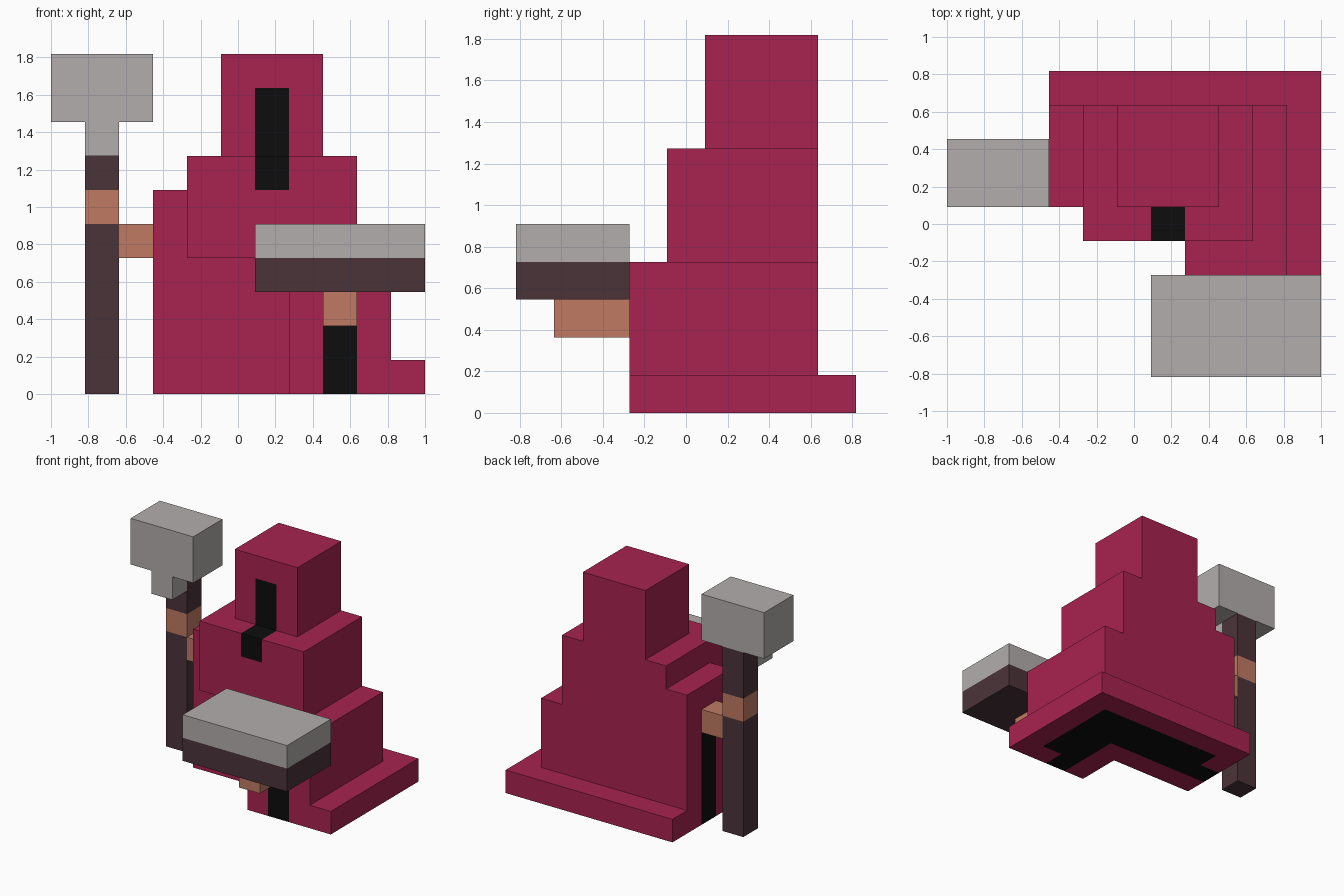
import bpy, bmesh, math
from mathutils import Vector

old = bpy.data.objects.get("Cube")
if old:
    bpy.data.objects.remove(old, do_unlink=True)

UNIT = 2 / 11                       # edge of one block
ORIGIN = Vector((-5.5, -4.5, 0))    # grid corner, in blocks


def material(name, r, g, b):
    m = bpy.data.materials.new(name)
    m.use_nodes = True
    m.diffuse_color = (r, g, b, 1)
    m.node_tree.nodes["Principled BSDF"].inputs["Base Color"].default_value = (r, g, b, 1)
    return m


MATS = {
    "red": material("crimson cloth", 0.392, 0.017, 0.08),
    "black": material("black", 0.004, 0.004, 0.004),
    "skin": material("skin", 0.527, 0.195, 0.127),
    "wood": material("dark wood", 0.069, 0.034, 0.042),
    "grey": material("light stone", 0.445, 0.423, 0.413),
}

# Each part: blocks given as colour, (corner in blocks), (size in blocks).
# Later blocks recolour earlier ones.
PARTS = {
    "robe_hem": [
        ("red", (3, 8, 0), (8, 1, 1)),
        ("red", (10, 3, 0), (1, 6, 1)),
    ],
    "robe_body": [
        ("red", (3, 5, 0), (7, 3, 4)),
        ("red", (7, 3, 0), (3, 2, 4)),
        ("red", (3, 5, 4), (1, 3, 2)),       # right shoulder
        ("black", (4, 6, 0), (6, 2, 1)),     # dark lining under the robe
        ("black", (8, 4, 0), (2, 2, 1)),
        ("black", (8, 3, 0), (1, 1, 2)),     # front opening
        ("black", (3, 6, 0), (1, 1, 4)),     # side opening
    ],
    "chest": [
        ("red", (4, 4, 4), (5, 4, 3)),
        ("black", (6, 4, 6), (1, 1, 1)),     # lower end of the face opening
    ],
    "hood": [
        ("red", (5, 5, 7), (3, 3, 3)),
        ("black", (6, 5, 7), (1, 1, 2)),     # face opening
    ],
    "right_arm": [("skin", (2, 6, 4), (1, 1, 1))],
    "left_arm": [("skin", (8, 1, 2), (1, 2, 1))],
    "staff": [
        ("wood", (1, 6, 0), (1, 1, 8)),
        ("skin", (1, 6, 5), (1, 1, 1)),      # gripping hand
    ],
    "staff_head": [
        ("grey", (0, 5, 8), (3, 2, 2)),
        ("grey", (1, 5, 7), (1, 1, 1)),
    ],
    "tray": [
        ("wood", (6, 0, 3), (5, 3, 1)),
        ("grey", (6, 0, 4), (5, 3, 1)),
    ],
}


def fill(blocks):
    """Map every filled grid cell to its colour."""
    cells = {}
    for colour, (x, y, z), (w, d, h) in blocks:
        for i in range(x, x + w):
            for j in range(y, y + d):
                for k in range(z, z + h):
                    cells[i, j, k] = colour
    return cells


def build(name, cells, solid):
    """Make the outer skin of a part, leaving out faces hidden by neighbours."""
    bm = bmesh.new()
    colours = sorted(set(cells.values()))
    for cell, colour in cells.items():
        centre = Vector(cell) + Vector((0.5, 0.5, 0.5))
        for axis in range(3):
            for sign in (-1, 1):
                n, u, v = Vector(), Vector(), Vector()
                n[axis] = sign
                if tuple(int(c) for c in Vector(cell) + n) in solid:
                    continue
                u[(axis + 1) % 3] = 1
                v = n.cross(u)
                quad = (-u - v, u - v, u + v, v - u)
                corners = [(centre + (n + q) / 2 + ORIGIN) * UNIT for q in quad]
                face = bm.faces.new([bm.verts.new(c) for c in corners])
                face.material_index = colours.index(colour)
    # Weld the blocks and merge flat areas of one colour
    bmesh.ops.remove_doubles(bm, verts=bm.verts, dist=UNIT / 100)
    bmesh.ops.dissolve_limit(bm, angle_limit=math.radians(1), verts=bm.verts,
                             edges=bm.edges, delimit={'MATERIAL'})
    mesh = bpy.data.meshes.new(name)
    bm.to_mesh(mesh)
    bm.free()
    for c in colours:
        mesh.materials.append(MATS[c])
    bpy.context.collection.objects.link(bpy.data.objects.new(name, mesh))


filled = {name: fill(blocks) for name, blocks in PARTS.items()}
solid = set().union(*filled.values())
for name, cells in filled.items():
    build(name, cells, solid)
